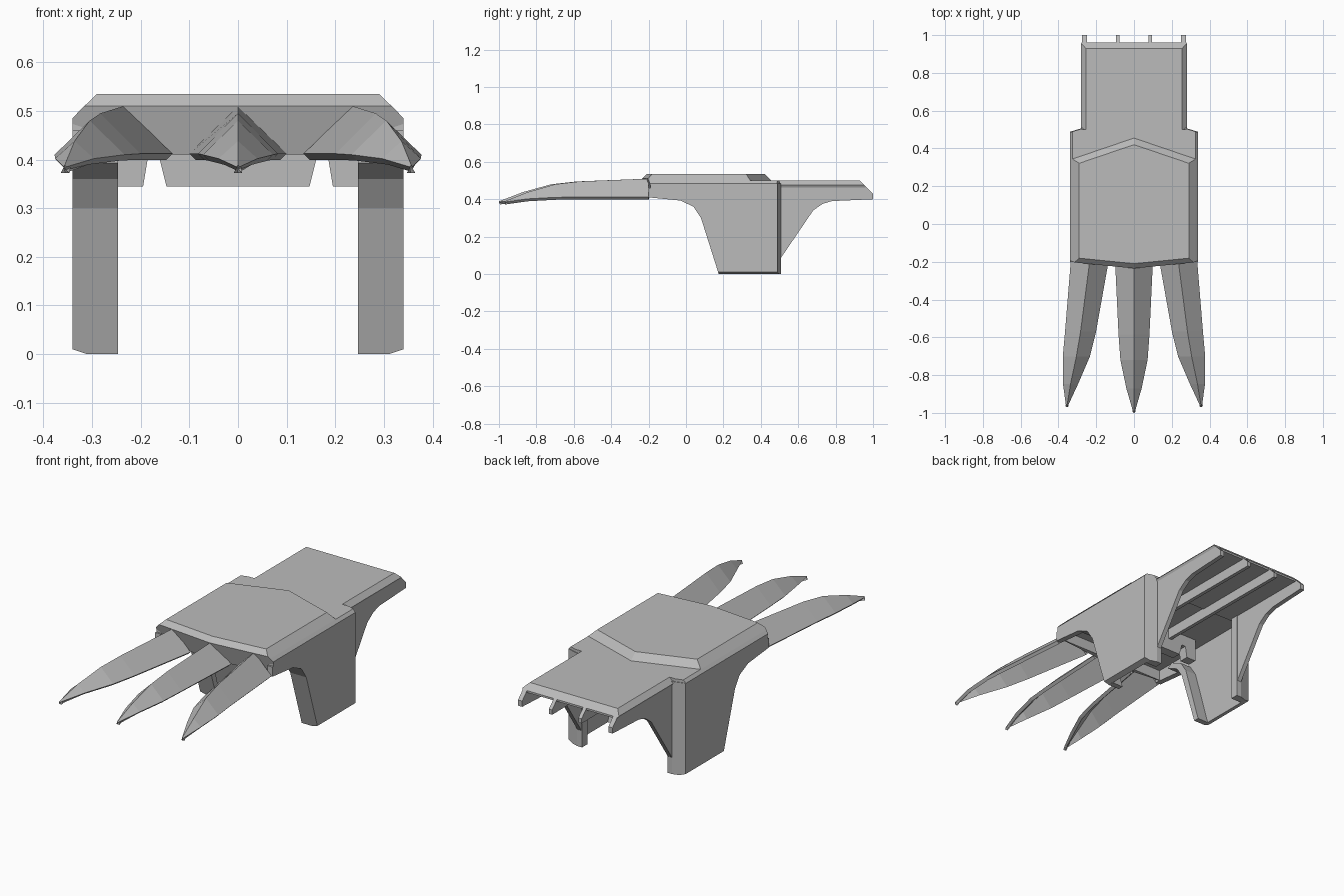
import bpy, bmesh
from mathutils import Vector

cube = bpy.data.objects.get("Cube")
if cube:
    bpy.data.objects.remove(cube, do_unlink=True)

grey = bpy.data.materials.new("plain_grey")
grey.use_nodes = True
grey.diffuse_color = (0.5, 0.5, 0.5, 1)
grey.node_tree.nodes["Principled BSDF"].inputs["Base Color"].default_value = (0.5, 0.5, 0.5, 1)


def finish(name, bm):
    bmesh.ops.recalc_face_normals(bm, faces=bm.faces)
    mesh = bpy.data.meshes.new(name)
    bm.to_mesh(mesh)
    bm.free()
    mesh.materials.append(grey)
    obj = bpy.data.objects.new(name, mesh)
    bpy.context.collection.objects.link(obj)
    return obj


def prism(name, profile, axis, start, end, cuts=()):
    """Extrude a 2D profile along an axis, then trim it with (point, normal) planes."""
    def place(p, t):
        return {"x": (t, p[0], p[1]), "y": (p[0], t, p[1]), "z": (p[0], p[1], t)}[axis]
    bm = bmesh.new()
    face = bm.faces.new([bm.verts.new(place(p, start)) for p in profile])
    new = bmesh.ops.extrude_face_region(bm, geom=[face])["geom"]
    step = Vector(place((0, 0), end - start))
    bmesh.ops.translate(bm, vec=step, verts=[v for v in new if isinstance(v, bmesh.types.BMVert)])
    for point, normal in cuts:
        bmesh.ops.bisect_plane(bm, geom=bm.verts[:] + bm.edges[:] + bm.faces[:],
                               plane_co=point, plane_no=normal, clear_outer=True)
        bmesh.ops.holes_fill(bm, edges=[e for e in bm.edges if e.is_boundary], sides=0)
    return finish(name, bm)


def both(half):
    """Complete a right-to-left symmetric profile."""
    return half + [(-x, z) for x, z in reversed(half)]


def mirrored(name, profile, axis, start, end, cuts=()):
    """A part on the left and its mirror image on the right."""
    for side, s in (("left", 1), ("right", -1)):
        obj = prism(f"{side}_{name}", profile, axis, start, end, cuts)
        if s < 0:
            obj.data.transform(((-1, 0, 0, 0), (0, 1, 0, 0), (0, 0, 1, 0), (0, 0, 0, 1)))
            obj.data.flip_normals()


# Trimming planes: pointed nose, its upper bevel, and the chevron step on the roof
nose = [((0, -0.235, 0.51), (s * 0.1, -1, -0.3)) for s in (1, -1)]
nose += [((0, -0.21, 0.535), (s * 0.1, -1, 1)) for s in (1, -1)]
chevron = [((0, 0.42, 0.535), (s * 0.34, 1, 1)) for s in (1, -1)]
tail = [((0, 0.49, 0.5), (s * 0.3, 1, 0)) for s in (1, -1)]
tail = [((s * 0.34, 0.485, 0.5), n) for s, (_, n) in zip((1, -1), tail)]

# Front roof: hollow shell, nose wall and raised cap
outer = [(0.34, 0.41), (0.34, 0.485), (0.326, 0.5)]
inner = [(0.31, 0.41), (0.31, 0.465)]
prism("front_roof", both(list(reversed(inner)) + outer), "y", -0.19, 0.5, tail)
prism("nose_wall", both(outer), "y", -0.26, -0.17, nose)
prism("raised_cap", both([(0.326, 0.5), (0.29, 0.535)]), "y", -0.26, 0.52, nose + chevron)

# Rear roof with beveled sides and back edge
back_bevel = [((0, 0.93, 0.5), (0, 1, 1))]
prism("rear_roof", both([(0.272, 0.46), (0.28, 0.475), (0.255, 0.5)]), "y", 0.45, 0.96, back_bevel)

# Legs: outer wall with curved front edge, plus front and rear flanges
arch = [(-0.03, 0.393), (0.04, 0.36), (0.08, 0.3), (0.175, 0)]
foot = [((0.31, 0, 0), (0.33, 0, -1))]
mirrored("leg_wall", [(-0.2, 0.41)] + arch + [(0.488, 0), (0.488, 0.46), (-0.2, 0.46)],
         "x", 0.31, 0.34, foot)
mirrored("leg_front_flange", arch + [(y + 0.03, z + (0.02 if z else 0)) for y, z in reversed(arch)],
         "x", 0.247, 0.312)
mirrored("leg_rear_flange", [(0.34, 0.465), (0.34, 0.488), (0.275, 0.508), (0.247, 0.508), (0.247, 0.465)],
         "z", 0, 0.485, foot)

# Rear side brackets
mirrored("rear_bracket", [(0.48, 0.05), (0.51, 0.09), (0.68, 0.34), (0.73, 0.375), (0.78, 0.39),
                          (1, 0.4), (1, 0.43), (0.955, 0.475), (0.48, 0.475)], "x", 0.25, 0.274)

# Cross beam between the legs, with a notch on each side
prism("cross_beam", both([(0.25, 0.47), (0.25, 0.345), (0.195, 0.345), (0.185, 0.405),
                          (0.162, 0.405), (0.147, 0.345)]), "y", 0.13, 0.18)

# Ribs under the rear roof
mirrored("roof_rib", [(0.17, 0.41), (1, 0.405), (1, 0.43), (0.955, 0.475), (0.17, 0.475)],
         "x", 0.076, 0.095)


def spike(name, path, length):
    """Ridged hollow blade; path gives the ridge x at each station."""
    stations = [(0, 0.1, 0.51, 0.412), (0.48, 0.082, 0.495, 0.412), (0.65, 0.072, 0.48, 0.41),
                (0.84, 0.04, 0.438, 0.402), (1, 0.003, 0.389, 0.385)]
    bm = bmesh.new()
    rows = []
    for x, (t, w, top, low) in zip(path, stations):
        y = -0.2 - t * length
        rows.append([bm.verts.new(p) for p in ((x - w, y, low), (x, y, top), (x + w, y, low))])
    for a, b in zip(rows, rows[1:]):
        for i in range(2):
            bm.faces.new((a[i], b[i], b[i + 1], a[i + 1]))
    obj = finish(name, bm)
    if obj.data.polygons[0].normal.z < 0:
        obj.data.flip_normals()
    shell = obj.modifiers.new("shell", "SOLIDIFY")
    shell.thickness = 0.018
    shell.offset = -1


# Three forward blades, the outer ones splayed
spike("centre_spike", [0] * 5, 0.8)
splay = [0.235, 0.283, 0.305, 0.336, 0.356]
spike("left_spike", splay, 0.77)
spike("right_spike", [-x for x in splay], 0.77)
